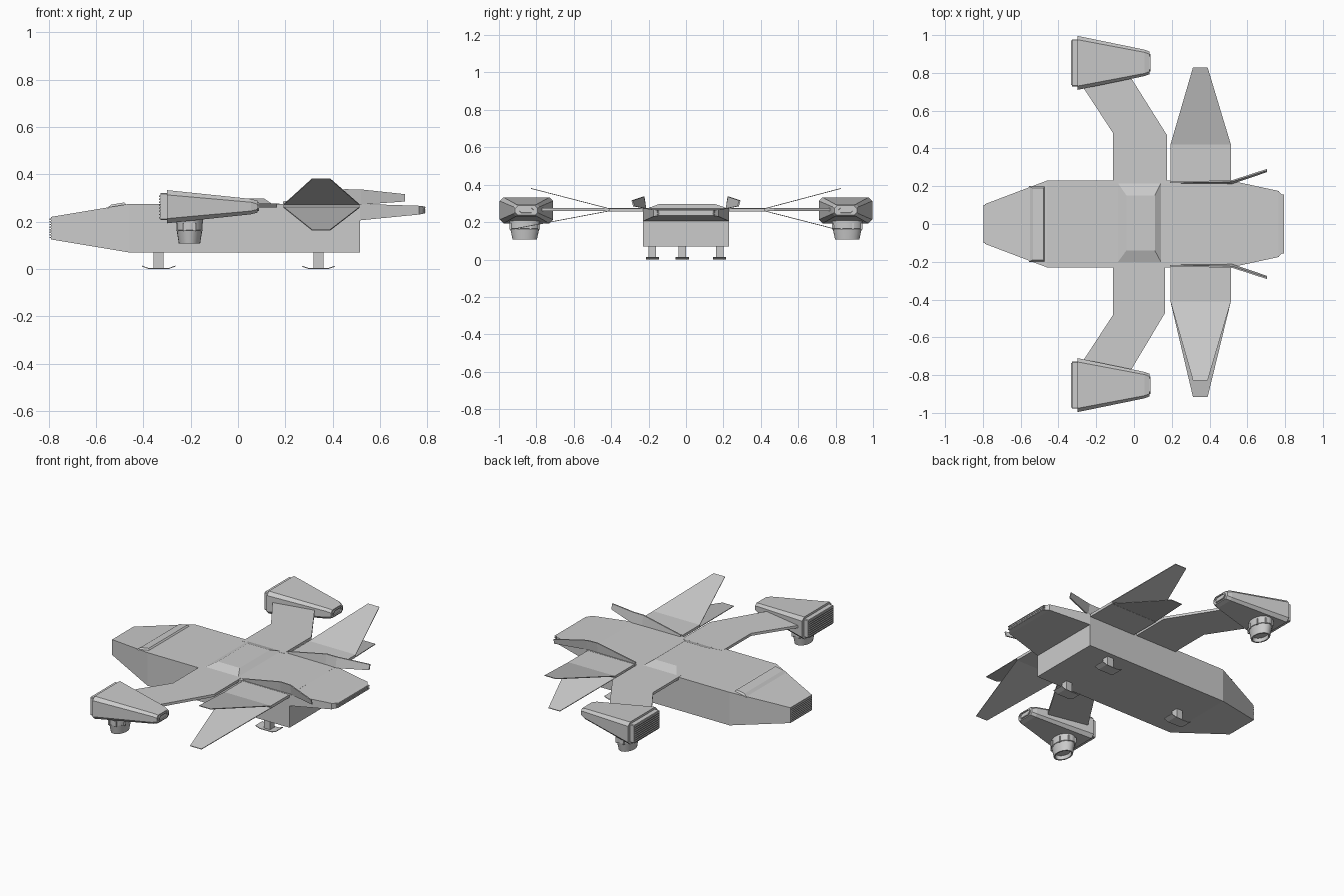
import bpy, bmesh, math
from mathutils import Vector

if "Cube" in bpy.data.objects:
    bpy.data.objects.remove(bpy.data.objects["Cube"])


def finish(name, bm):
    bmesh.ops.recalc_face_normals(bm, faces=bm.faces[:])
    me = bpy.data.meshes.new(name)
    bm.to_mesh(me)
    bm.free()
    ob = bpy.data.objects.new(name, me)
    bpy.context.collection.objects.link(ob)
    return ob


def bridge(name, rings):
    """Skin a list of equal rings and cap both ends."""
    bm = bmesh.new()
    loops = [[bm.verts.new(p) for p in r] for r in rings]
    n = len(rings[0])
    for a, b in zip(loops, loops[1:]):
        for i in range(n):
            j = (i + 1) % n
            bm.faces.new((a[i], a[j], b[j], b[i]))
    bm.faces.new(loops[0])
    bm.faces.new(loops[-1])
    return finish(name, bm)


def loft(name, stations, yc=0.0):
    """Rectangular sections along x: (x, half width, z low, z high, chamfer)."""
    rings = []
    for x, w, lo, hi, c in stations:
        if c:
            s = [(w, lo + c), (w, hi - c), (w - c, hi), (c - w, hi),
                 (-w, hi - c), (-w, lo + c), (c - w, lo), (w - c, lo)]
        else:
            s = [(w, lo), (w, hi), (-w, hi), (-w, lo)]
        rings.append([(x, yc + y, z) for y, z in s])
    return bridge(name, rings)


def plate(name, pts, thick):
    """Thin slab: outline plus a copy shifted by the thickness vector."""
    t = Vector(thick)
    return bridge(name, [[Vector(p) for p in pts], [Vector(p) + t for p in pts]])


def box(name, x0, x1, y0, y1, z0, z1):
    return loft(name, [(x0, (y1 - y0) / 2, z0, z1, 0), (x1, (y1 - y0) / 2, z0, z1, 0)], (y0 + y1) / 2)


def turned(name, cx, cy, profile, n=24):
    """Oval stack: (x radius, y radius, z)."""
    ob = bridge(name, [[(cx + rx * math.cos(2 * math.pi * i / n),
                         cy + ry * math.sin(2 * math.pi * i / n), z) for i in range(n)]
                       for rx, ry, z in profile])
    for p in ob.data.polygons:
        p.use_smooth = len(p.vertices) == 4
    ob.data.set_sharp_from_angle(angle=math.radians(30))
    return ob


# Fuselage and tail deck
loft("fuselage", [(-.79, .105, .125, .22, 0), (-.46, .23, .07, .275, 0), (.515, .23, .07, .275, 0)])
loft("tail_deck", [(.51, .23, .205, .275, 0), (.765, .175, .23, .267, 0), (.79, .145, .235, .264, 0)])
for i in range(3):
    z = .238 + i * .01
    box("tail_exhaust_slat", .765, .793, -.155, .155, z, z + .004)

# Nose intake slats
for i in range(8):
    z = .13 + i * .011
    box("nose_slat", -.796, -.785, -.10, .10, z, z + .006)

# Raised panel behind the nose
bridge("nose_panel", [[(-.555, y, .257), (-.535, y * .95, .272), (-.48, y * .95, .281), (-.47, y, .27)]
                      for y in (-.2, .2)])

# Low hump in the middle
bridge("centre_hump", [
    [(-.088, -.205, .274), (.145, -.205, .274), (.145, .22, .274), (-.088, .22, .274)],
    [(-.04, -.14, .298), (.11, -.14, .298), (.11, .152, .298), (-.04, .152, .298)]])

for s, side in ((1, "left"), (-1, "right")):
    # Swept wing carrying the pod
    k = .175 if s > 0 else .165
    plate(side + "_wing", [(-.11, s * .2, .26), (-.11, s * .48, .26), (-.28, s * .74, .26),
                           (-.02, s * .78, .26), (k, s * .47, .26), (k, s * .2, .26)], (0, 0, .016))

    # Tapered pod, intake frame, slats and exhaust
    yc = s * .853
    loft(side + "_pod", [(-.30, .143, .193, .333, .02), (.055, .07, .231, .296, .014),
                         (.082, .06, .238, .288, .014)], yc)
    loft(side + "_pod_intake", [(-.328, .124, .207, .32, .004), (-.29, .124, .207, .32, .004)], yc)
    for i in range(8):
        z = .214 + i * .013
        box(side + "_pod_slat", -.333, -.325, yc - .118, yc + .118, z, z + .006)
    rim = [(.07, .046, .244, .282, .012), (.088, .046, .244, .282, .012),
           (.088, .038, .25, .276, .01), (.068, .034, .252, .274, .009)]
    loft(side + "_pod_exhaust", rim, yc)

    # Lift nozzle under the pod
    ye = s * .862
    turned(side + "_lift_nozzle", -.205, ye, [
        (.058, .083, .22), (.057, .082, .165), (.054, .077, .163),
        (.045, .065, .107), (.038, .056, .107), (.036, .052, .13)])
    for i in range(8):
        a = math.pi * (i + .5) / 4
        x, y = -.205 + .056 * math.cos(a), ye + .081 * math.sin(a)
        box(side + "_nozzle_clamp", x - .006, x + .006, y - .006, y + .006, .16, .195)

    # Tail panel with one rising and one drooping fin
    panel_end = s * (.42 if s > 0 else .41)
    box(side + "_tail_panel", .193, .513, min(s * .2, panel_end), max(s * .2, panel_end), .257, .274)
    low = .79 if s > 0 else .915
    for name, tip, z0, z1 in (("upper", .828, .27, .378), ("lower", low, .258, .163)):
        plate(f"{side}_{name}_fin", [(.193, panel_end, z0), (.513, panel_end, z0),
                                     (.39, s * tip, z1), (.312, s * tip, z1)], (0, 0, .004))

    # Bent strake beside the tail deck
    def section(x, yb, yt, zb, zt, t=.008):
        return [(x, s * yb, zb), (x, s * (yb + t), zb), (x, s * (yt + t), zt), (x, s * yt, zt)]
    bridge(side + "_strake", [section(.19, .215, .217, .255, .285), section(.45, .213, .222, .265, .337),
                              section(.52, .212, .224, .272, .336), section(.705, .275, .284, .285, .316)])

# Landing legs with upturned skids
for name, x, y in (("front", -.335, -.02), ("left_rear", .34, .18), ("right_rear", .34, -.18)):
    box(name + "_leg", x - .021, x + .021, y - .02, y + .02, .005, .08)
    path = [(-.07, .014), (-.042, .004), (.042, .004), (.07, .014)]
    outline = [(dx, z) for dx, z in path] + [(dx, z - .004) for dx, z in reversed(path)]
    plate(name + "_skid", [(x + dx, y - .035, z) for dx, z in outline], (0, .07, 0))
